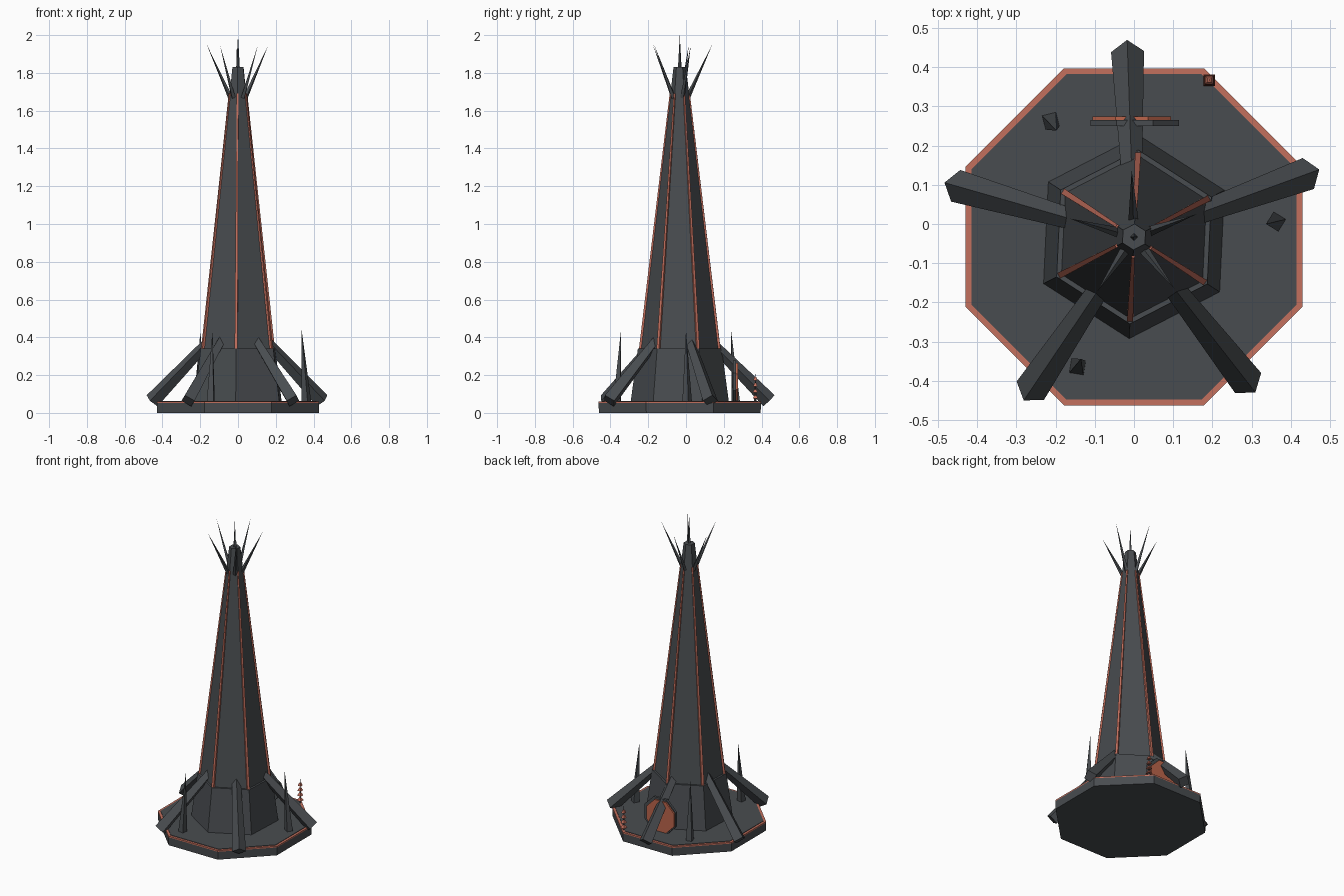
import bpy, bmesh, math
from mathutils import Vector

if "Cube" in bpy.data.objects:
    bpy.data.objects.remove(bpy.data.objects["Cube"])

CY = -0.033  # tower axis sits slightly forward of the centre


def material(name, rgb):
    m = bpy.data.materials.new(name)
    m.diffuse_color = (*rgb, 1)
    m.use_nodes = True
    m.node_tree.nodes["Principled BSDF"].inputs["Base Color"].default_value = m.diffuse_color
    return m


STONE = material("dark slate", (0.066, 0.073, 0.080))
GLOW = material("ember red", (0.55, 0.16, 0.11))
PORTAL = material("portal orange red", (0.50, 0.13, 0.07))


def taper(name, a, b, r1, r2, sides, mat, phase=0.0):
    """Tapered prism from point a to point b; r2 = 0 gives a spike."""
    a, b = Vector(a), Vector(b)
    d = (b - a).normalized()
    u = Vector((0, 0, 1)).cross(d)
    u = u.normalized() if u.length > 1e-4 else Vector((1, 0, 0))
    v = d.cross(u)
    bm = bmesh.new()

    def ring(c, r):
        pts = []
        for i in range(sides):
            t = math.radians(phase) + math.tau * i / sides
            pts.append(bm.verts.new(c + (u * math.cos(t) + v * math.sin(t)) * r))
        return pts

    low = ring(a, r1)
    bm.faces.new(low)
    if r2 > 0:
        high = ring(b, r2)
        bm.faces.new(high)
        for i in range(sides):
            j = (i + 1) % sides
            bm.faces.new((low[i], low[j], high[j], high[i]))
    else:
        tip = bm.verts.new(b)
        for i in range(sides):
            bm.faces.new((low[i], low[(i + 1) % sides], tip))
    bmesh.ops.recalc_face_normals(bm, faces=bm.faces)
    me = bpy.data.meshes.new(name)
    bm.to_mesh(me)
    bm.free()
    me.materials.append(mat)
    ob = bpy.data.objects.new(name, me)
    bpy.context.collection.objects.link(ob)
    return ob


def polar(r, deg, z):
    t = math.radians(deg)
    return (r * math.cos(t), CY + r * math.sin(t), z)


def axis(z):
    return (0, CY, z)


# Octagonal base with glowing rim and floor
K = 1 / math.cos(math.pi / 8)
taper("base_slab", axis(0), axis(0.052), 0.428 * K, 0.430 * K, 8, STONE, 22.5)
taper("base_rim", axis(0.052), axis(0.060), 0.430 * K, 0.430 * K, 8, GLOW, 22.5)
taper("base_floor", axis(0.054), axis(0.063), 0.415 * K, 0.415 * K, 8, STONE, 22.5)

# Six sided plinth and tower
TURN = 27.3
taper("tower_plinth", axis(0.06), axis(0.34), 0.26, 0.222, 6, STONE, TURN)
taper("tower_shaft", axis(0.34), axis(1.83), 0.208, 0.033, 6, STONE, TURN)
taper("tower_finial", axis(1.82), axis(2.0), 0.010, 0, 4, STONE)

# Glowing strips along the shaft edges
for i in range(6):
    ang = TURN + 60 * i
    taper(f"edge_strip_{i + 1}", polar(0.211, ang, 0.315), polar(0.049, ang, 1.69),
          0.011, 0.006, 4, GLOW, 45)

# Five buttress legs and five crown spikes
for i in range(5):
    ang = 92 + 72 * i
    taper(f"buttress_{i + 1}", polar(0.155, ang, 0.385), polar(0.473, ang, 0.064),
          0.026, 0.042, 4, STONE)
    taper(f"crown_spike_{i + 1}", polar(0.042, ang, 1.67), polar(0.17, ang, 1.945),
          0.013, 0, 4, STONE)

# Standing spikes on the floor, leaning inward
for i, (x, y, tx, ty) in enumerate([(0.362, 0.006, 0.337, 0.0),
                                    (-0.212, 0.263, -0.198, 0.238),
                                    (-0.144, -0.364, -0.135, -0.344)]):
    taper(f"floor_spike_{i + 1}", (x, y, 0.06), (tx, ty, 0.44), 0.026, 0, 4, STONE, 30 * i)

# Round portal at the back
taper("portal_frame", (0.002, 0.25, 0.165), (0.002, 0.265, 0.165), 0.122, 0.122, 8, STONE, 22.5)
taper("portal_disc", (-0.006, 0.265, 0.165), (-0.006, 0.274, 0.165), 0.108, 0.108, 8, PORTAL, 22.5)

# Small beacon with stacked collars
taper("beacon_stem", (0.192, 0.367, 0.06), (0.192, 0.367, 0.215), 0.007, 0, 4, STONE)
for i in range(4):
    z = 0.075 + 0.032 * i
    taper(f"beacon_collar_{i + 1}", (0.192, 0.367, z), (0.192, 0.367, z + 0.018),
          0.021 - 0.002 * i, 0.007, 4, GLOW, 45)
